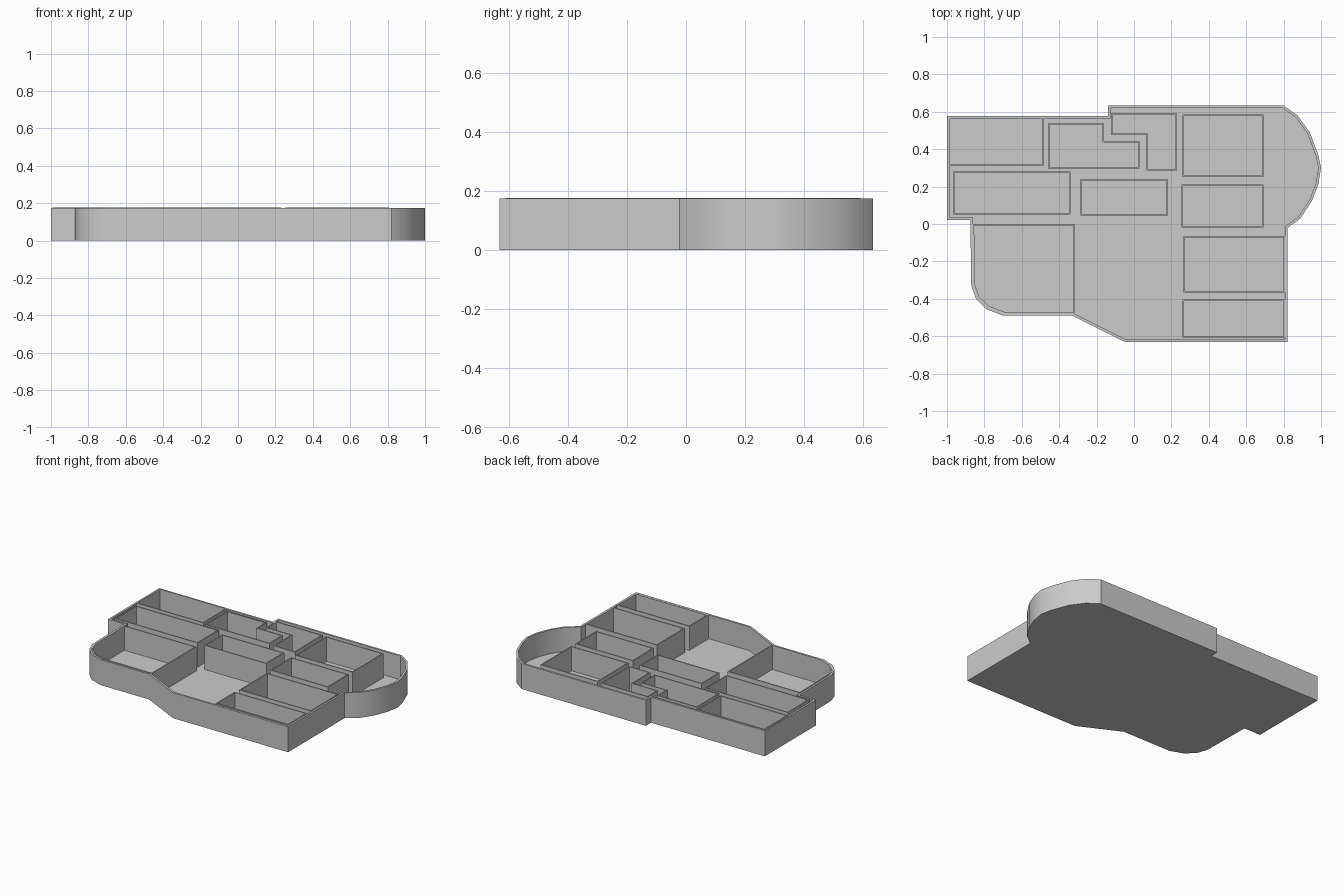
import bpy, bmesh
from mathutils import Vector

if "Cube" in bpy.data.objects:
    bpy.data.objects.remove(bpy.data.objects["Cube"])

FLOOR = 0.012


def inset(points, d):
    """Mitred inward offset of a clockwise outline."""
    out = []
    n = len(points)
    for i, p in enumerate(points):
        a = (p - points[i - 1]).normalized()
        b = (points[(i + 1) % n] - p).normalized()
        na, nb = Vector((a.y, -a.x)), Vector((b.y, -b.x))
        out.append(p + (na + nb) * (d / (1 + na.dot(nb))))
    return out


def walled(name, outline, thick, z0, z1, floor=None):
    """Upright wall around an outline, optionally closed with a floor slab."""
    outer = [Vector(p) for p in outline]
    inner = inset(outer, thick)
    zi = z0 if floor is None else floor
    bm = bmesh.new()
    rings = [[bm.verts.new((p.x, p.y, z)) for p in pts]
             for pts, z in ((outer, z0), (outer, z1), (inner, z1), (inner, zi))]
    pairs = [(0, 1), (1, 2), (2, 3)]
    if floor is None:
        pairs.append((3, 0))
    else:
        bm.faces.new(rings[0])
        bm.faces.new(rings[3])
    n = len(outer)
    for a, b in pairs:
        for i in range(n):
            j = (i + 1) % n
            bm.faces.new((rings[a][i], rings[a][j], rings[b][j], rings[b][i]))
    bmesh.ops.recalc_face_normals(bm, faces=bm.faces)
    mesh = bpy.data.meshes.new(name)
    bm.to_mesh(mesh)
    bm.free()
    ob = bpy.data.objects.new(name, mesh)
    bpy.context.collection.objects.link(ob)
    bpy.ops.object.select_all(action='DESELECT')
    ob.select_set(True)
    bpy.context.view_layer.objects.active = ob
    bpy.ops.object.shade_smooth_by_angle(angle=0.5)
    return ob


def rect(x0, x1, y0, y1):
    return [(x0, y1), (x1, y1), (x1, y0), (x0, y0)]


# Floor slab with outer wall, clockwise from the back left corner
plan = [(-1, 0.577), (-0.14, 0.577), (-0.14, 0.633), (0.80, 0.633),
        (0.875, 0.58), (0.94, 0.49), (0.985, 0.37), (1.0, 0.30),
        (0.985, 0.21), (0.95, 0.12), (0.89, 0.03), (0.82, -0.022),
        (0.82, -0.63), (-0.05, -0.63), (-0.33, -0.49), (-0.70, -0.49),
        (-0.79, -0.455), (-0.845, -0.40), (-0.87, -0.33),
        (-0.875, 0.022), (-1, 0.022)]
walled("outer_wall_and_floor", plan, 0.014, 0, 0.174, FLOOR)

# Thin-walled rooms standing on the floor
rooms = {
    "back_left_room": rect(-0.992, -0.48, 0.312, 0.569),
    "middle_left_room": rect(-0.968, -0.34, 0.05, 0.28),
    "middle_room": rect(-0.287, 0.182, 0.046, 0.24),
    "back_right_room": rect(0.258, 0.692, 0.25, 0.585),
    "middle_right_room": rect(0.254, 0.692, -0.018, 0.21),
    "right_room": rect(0.264, 0.808, -0.365, -0.064),
    "front_right_room": rect(0.258, 0.808, -0.61, -0.405),
    "stepped_room_left": [(-0.46, 0.54), (-0.16, 0.54), (-0.16, 0.445),
                          (0.03, 0.445), (0.03, 0.298), (-0.46, 0.298)],
    "stepped_room_right": [(-0.124, 0.59), (0.23, 0.59), (0.23, 0.287),
                           (0.066, 0.287), (0.066, 0.477), (-0.124, 0.477)],
    "rounded_front_room": [(-0.863, 0.0), (-0.315, 0.0), (-0.315, -0.48),
                           (-0.695, -0.478), (-0.78, -0.445),
                           (-0.835, -0.393), (-0.858, -0.327)],
}
for name, outline in rooms.items():
    walled(name, outline, 0.008, FLOOR * 0.5, 0.177)
